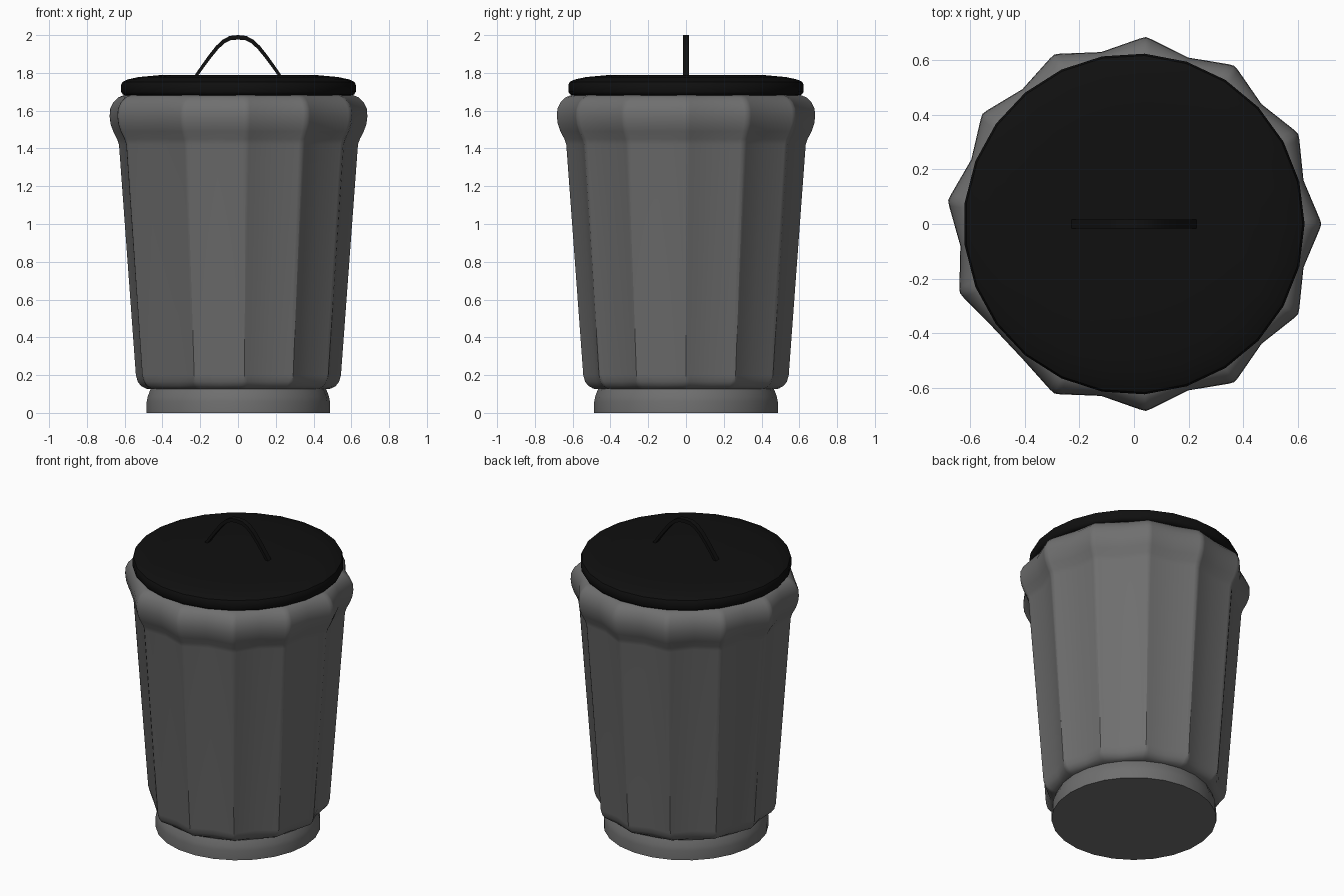
import bpy, bmesh, math

if "Cube" in bpy.data.objects:
    bpy.data.objects.remove(bpy.data.objects["Cube"])

N = 25
STEP = 2 * math.pi / N
PEAKS = set(range(0, 15, 2)) | {17, 19, 21, 23}  # one odd gap where the flutes meet


def material(name, v):
    m = bpy.data.materials.new(name)
    m.diffuse_color = (v, v, v, 1)
    m.use_nodes = True
    m.node_tree.nodes["Principled BSDF"].inputs["Base Color"].default_value = m.diffuse_color
    return m


def finish(name, bm, mat, angle):
    bmesh.ops.recalc_face_normals(bm, faces=bm.faces)
    me = bpy.data.meshes.new(name)
    bm.to_mesh(me)
    bm.free()
    ob = bpy.data.objects.new(name, me)
    bpy.context.collection.objects.link(ob)
    me.materials.append(mat)
    bpy.ops.object.select_all(action='DESELECT')
    ob.select_set(True)
    bpy.context.view_layer.objects.active = ob
    bpy.ops.object.shade_smooth_by_angle(angle=math.radians(angle))
    return ob


def loft(name, rings, mat, angle, cap_start=True, cap_end=True, close=True):
    bm = bmesh.new()
    vs = [[bm.verts.new(p) for p in r] for r in rings]
    n = len(vs[0])
    for a, b in zip(vs, vs[1:]):
        for i in range(n):
            j = (i + 1) % n
            bm.faces.new((a[i], a[j], b[j], b[i]))
    if cap_start:
        bm.faces.new(vs[0])
    if cap_end:
        bm.faces.new(vs[-1])
    return finish(name, bm, mat, angle)


def circle(r, z, n=N):
    return [(r * math.cos(2 * math.pi * i / n), r * math.sin(2 * math.pi * i / n), z)
            for i in range(n)]


def fluted(rp, rv, z):
    # peaks are slightly rounded by three close points
    pts = []
    for i in range(N):
        a = i * STEP
        spots = [(-.03, rp - .006), (0, rp), (.03, rp - .006)] if i in PEAKS else [(0, rv)]
        pts += [(r * math.cos(a + d), r * math.sin(a + d), z) for d, r in spots]
    return pts


grey = material("can_grey", 0.16)
black = material("lid_black", 0.005)

# Fluted body with swollen lip: peak radius, valley radius, height
body = [(.455, .455, .125), (.49, .475, .128), (.517, .49, .142), (.535, .50, .165),
        (.545, .507, .20), (.635, .592, 1.42), (.645, .60, 1.45), (.666, .62, 1.49),
        (.68, .635, 1.53), (.685, .64, 1.57), (.682, .638, 1.61), (.665, .625, 1.645),
        (.64, .61, 1.67), (.61, .595, 1.682), (.57, .57, 1.682)]
loft("can_body", [fluted(*p) for p in body], grey, 35, False, False)

# Round foot
foot = [(.487, 0), (.487, .06), (.482, .085), (.473, .11), (.465, .13), (.455, .135)]
loft("can_base", [circle(*p) for p in foot], grey, 40)

# Domed lid
lid = [(.60, 1.68), (.615, 1.686), (.624, 1.70), (.624, 1.735), (.617, 1.752),
       (.59, 1.765), (.53, 1.778), (.42, 1.788), (.2, 1.79)]
loft("lid", [circle(*p) for p in lid], black, 40)

# Arched strap handle
half = [(.225, 1.78), (.19, 1.83), (.15, 1.885), (.11, 1.935), (.075, 1.967), (.04, 1.985)]
path = [(-x, z) for x, z in half] + [(0, 1.988)] + [(x, z) for x, z in reversed(half)]
rings = []
for i, (x, z) in enumerate(path):
    p, q = path[max(i - 1, 0)], path[min(i + 1, len(path) - 1)]
    l = math.hypot(q[0] - p[0], q[1] - p[1])
    t = .008 + .004 * (1 - abs(x) / .225)
    nx, nz = -(q[1] - p[1]) / l * t, (q[0] - p[0]) / l * t
    rings.append([(x + s * nx, y, z + s * nz)
                  for s, y in ((-1, -.016), (-1, .016), (1, .016), (1, -.016))])
loft("lid_handle", rings, black, 40)
